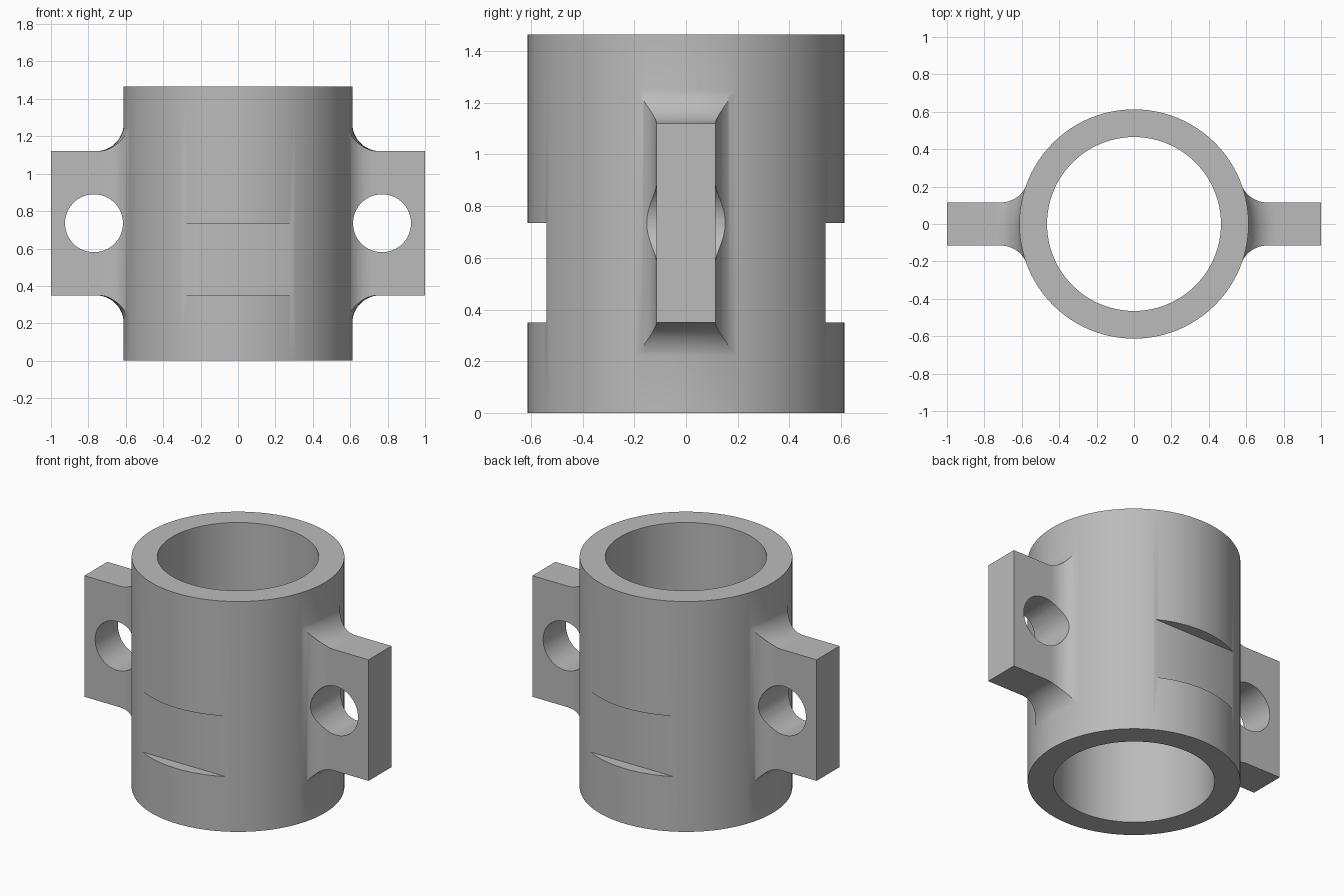
import bpy
import bmesh
from math import atan2, cos, pi, radians, sin, sqrt
from mathutils import Matrix

cube = bpy.data.objects.get("Cube")
if cube:
    bpy.data.objects.remove(cube, do_unlink=True)

HEIGHT, OUTER, BORE = 1.465, 0.613, 0.465
LUG_LOW, LUG_HIGH, LUG_HALF = 0.35, 1.12, 0.115
FILLET, FLAT_Y = 0.15, 0.54
MID = (LUG_LOW + LUG_HIGH) / 2
ROOT = OUTER - 0.002  # fillets sink slightly into the sleeve wall

grey = bpy.data.materials.new("plain grey")
grey.use_nodes = True
colour = (0.5, 0.5, 0.5, 1)
grey.diffuse_color = colour
grey.node_tree.nodes["Principled BSDF"].inputs["Base Color"].default_value = colour


def finish(name, bm):
    bmesh.ops.recalc_face_normals(bm, faces=bm.faces)
    mesh = bpy.data.meshes.new(name)
    bm.to_mesh(mesh)
    bm.free()
    mesh.materials.append(grey)
    obj = bpy.data.objects.new(name, mesh)
    bpy.context.collection.objects.link(obj)
    return obj


def cylinder(name, radius, depth, centre, tilt=0, sides=96):
    bm = bmesh.new()
    bmesh.ops.create_cone(bm, cap_ends=True, segments=sides, radius1=radius, radius2=radius,
                          depth=depth, matrix=Matrix.Translation(centre) @ Matrix.Rotation(tilt, 4, "X"))
    return finish(name, bm)


def box(name, size, centre):
    bm = bmesh.new()
    bmesh.ops.create_cube(bm, size=1, matrix=Matrix.Translation(centre) @ Matrix.Diagonal((*size, 1)))
    return finish(name, bm)


def prism(name, outline, low, high):
    bm = bmesh.new()
    face = bm.faces.new([bm.verts.new((x, y, low)) for x, y in outline])
    top = bmesh.ops.extrude_face_region(bm, geom=[face])["geom"]
    verts = [v for v in top if isinstance(v, bmesh.types.BMVert)]
    bmesh.ops.translate(bm, verts=verts, vec=(0, 0, high - low))
    return finish(name, bm)


def lathe(name, profile, sides=96):
    bm = bmesh.new()
    rings = [[bm.verts.new((r * cos(2 * pi * i / sides), r * sin(2 * pi * i / sides), z))
              for i in range(sides)] for r, z in profile]
    for a, b in zip(rings, rings[1:]):
        for i in range(sides):
            j = (i + 1) % sides
            bm.faces.new((a[i], a[j], b[j], b[i]))
    bm.faces.new(rings[0])
    bm.faces.new(rings[-1])
    return finish(name, bm)


def combine(target, tool, operation):
    mod = target.modifiers.new(operation, "BOOLEAN")
    mod.operation, mod.object, mod.solver = operation, tool, "EXACT"
    bpy.context.view_layer.objects.active = target
    bpy.ops.object.modifier_apply(modifier=mod.name)
    bpy.data.objects.remove(tool, do_unlink=True)


def arc(cx, cy, start, end, steps=12):
    return [(cx + FILLET * cos(start + (end - start) * i / steps),
             cy + FILLET * sin(start + (end - start) * i / steps)) for i in range(steps + 1)]


# Plan of both lugs, with side fillets tangent to the sleeve
cy = LUG_HALF + FILLET
cx = sqrt((ROOT + FILLET) ** 2 - cy ** 2)
quarter = [(1, LUG_HALF)] + arc(cx, cy, -pi / 2, atan2(-cy, -cx) )
half = quarter + [(-x, y) for x, y in reversed(quarter)]
lugs = prism("lugs", half + [(x, -y) for x, y in reversed(half)], 0.1, 1.4)

# Flanged disc whose rim gives the lugs their top and bottom fillets
upper = arc(ROOT + FILLET, LUG_HIGH + FILLET, pi, 1.5 * pi) + [(1.2, LUG_HIGH)]
lower = [(r, 2 * MID - z) for r, z in reversed(upper)]
combine(lugs, lathe("flange", upper + lower), "INTERSECT")

# Sleeve body joined with the lugs, then bored through
sleeve = cylinder("clamp_sleeve", OUTER, HEIGHT, (0, 0, HEIGHT / 2))
combine(sleeve, lugs, "UNION")
combine(sleeve, cylinder("bore", BORE, 2, (0, 0, HEIGHT / 2)), "DIFFERENCE")

# Lug holes, and flats milled on the front and back
for side in (-1, 1):
    hole = cylinder("lug_hole", 0.155, 1, (side * 0.77, 0, MID), pi / 2, 64)
    combine(sleeve, hole, "DIFFERENCE")
    flat = box("flat", (1, 0.2, MID - LUG_LOW), (0, side * (FLAT_Y + 0.1), (MID + LUG_LOW) / 2))
    combine(sleeve, flat, "DIFFERENCE")

# Smooth curved walls, crisp edges
bpy.ops.object.select_all(action="DESELECT")
sleeve.select_set(True)
bpy.context.view_layer.objects.active = sleeve
bpy.ops.object.shade_smooth_by_angle(angle=radians(30))
